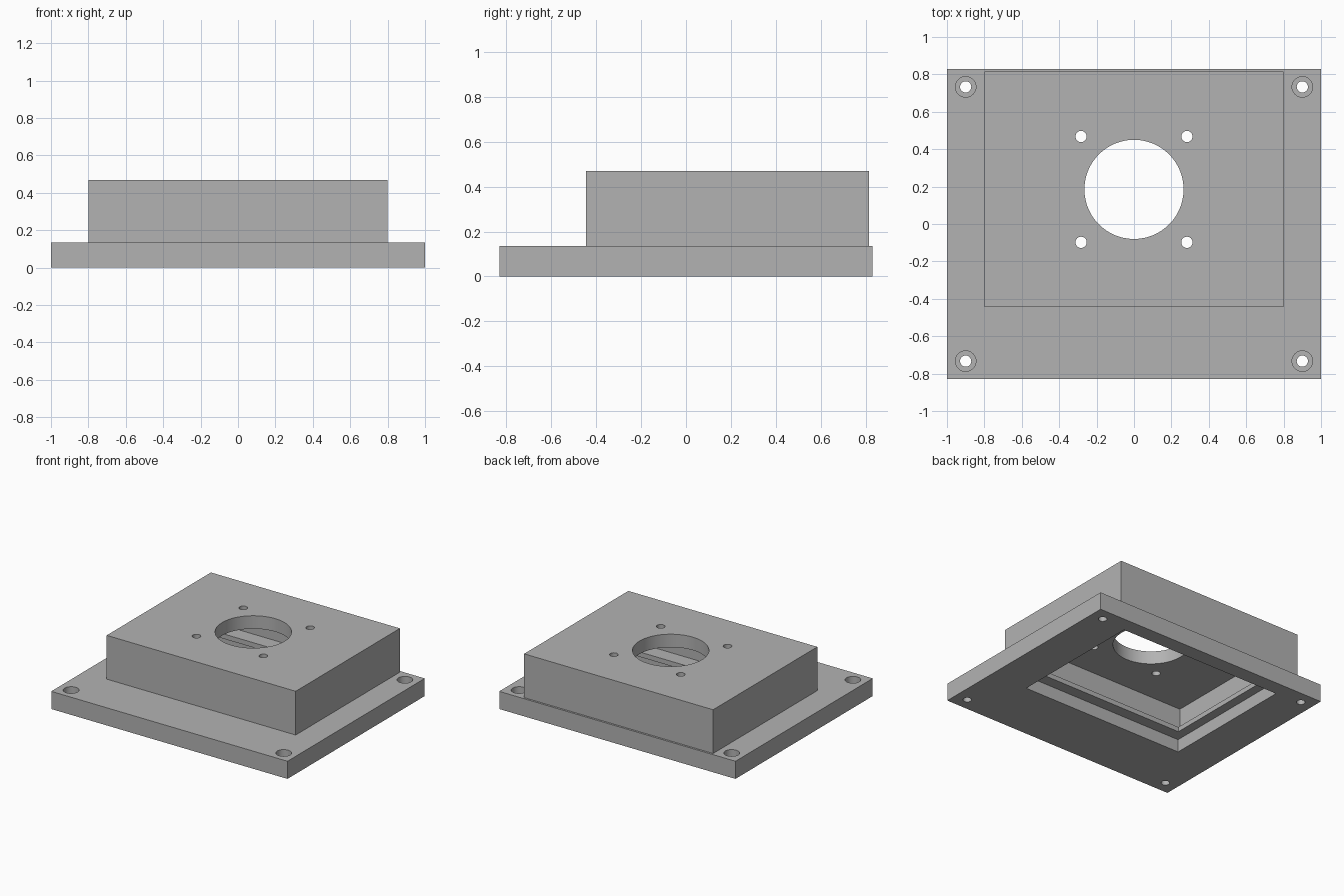
import bpy
import math

cube = bpy.data.objects.get("Cube")
if cube:
    bpy.data.objects.remove(cube, do_unlink=True)

# Single grey material
grey = bpy.data.materials.new("plain_grey")
grey.use_nodes = True
colour = (0.45, 0.45, 0.45, 1)
grey.diffuse_color = colour
grey.node_tree.nodes["Principled BSDF"].inputs["Base Color"].default_value = colour

MID_Y = 0.185        # centre of the housing and its openings
PLATE_TOP = 0.135
TOP = 0.47
CEILING = 0.37
GAP = 0.05           # overshoot so cutters pass cleanly through


def block(name, half_x, half_y, y, z0, z1):
    bpy.ops.mesh.primitive_cube_add(size=2, location=(0, y, (z0 + z1) / 2))
    ob = bpy.context.object
    ob.name = name
    ob.scale = (half_x, half_y, (z1 - z0) / 2)
    bpy.ops.object.transform_apply(location=True, rotation=False, scale=True)
    return ob


def drill(radius, x, y, z0, z1, sides=32):
    bpy.ops.mesh.primitive_cylinder_add(vertices=sides, radius=radius, depth=z1 - z0,
                                        location=(x, y, (z0 + z1) / 2))
    return bpy.context.object


def cut(target, cutters):
    for cutter in cutters:
        cutter.hide_render = True
        mod = target.modifiers.new("cut", 'BOOLEAN')
        mod.operation = 'DIFFERENCE'
        mod.solver = 'EXACT'
        mod.object = cutter
        bpy.ops.object.select_all(action='DESELECT')
        target.select_set(True)
        bpy.context.view_layer.objects.active = target
        bpy.ops.object.modifier_apply(modifier=mod.name)
        bpy.data.objects.remove(cutter, do_unlink=True)


def finish(ob):
    ob.data.materials.clear()
    ob.data.materials.append(grey)
    bpy.ops.object.select_all(action='DESELECT')
    ob.select_set(True)
    bpy.context.view_layer.objects.active = ob
    bpy.ops.object.shade_smooth_by_angle(angle=math.radians(30))


corners = [(sx, sy) for sx in (-1, 1) for sy in (-1, 1)]

# Mounting plate: stepped window and counterbored corner screw holes
plate = block("mounting_plate", 1, 0.83, 0, 0, PLATE_TOP)
cutters = [block("window_recess", 0.69, 0.53, MID_Y, -GAP, 0.098),
           block("window_opening", 0.62, 0.443, MID_Y, -GAP, PLATE_TOP + GAP)]
for sx, sy in corners:
    x, y = sx * 0.9, sy * 0.733
    cutters.append(drill(0.03, x, y, -GAP, PLATE_TOP + GAP))
    cutters.append(drill(0.055, x, y, 0.06, PLATE_TOP + GAP))
cut(plate, cutters)
finish(plate)

# Housing: hollow box with a large round port and four small screw holes
housing = block("housing", 0.8, 0.63, MID_Y, PLATE_TOP, TOP)
cutters = [block("housing_cavity", 0.73, 0.558, MID_Y, PLATE_TOP - GAP, CEILING),
           drill(0.265, 0, MID_Y, CEILING - GAP, TOP + GAP, 96)]
for sx, sy in corners:
    cutters.append(drill(0.03, sx * 0.283, MID_Y + sy * 0.283, CEILING - GAP, TOP + GAP))
cut(housing, cutters)
finish(housing)
